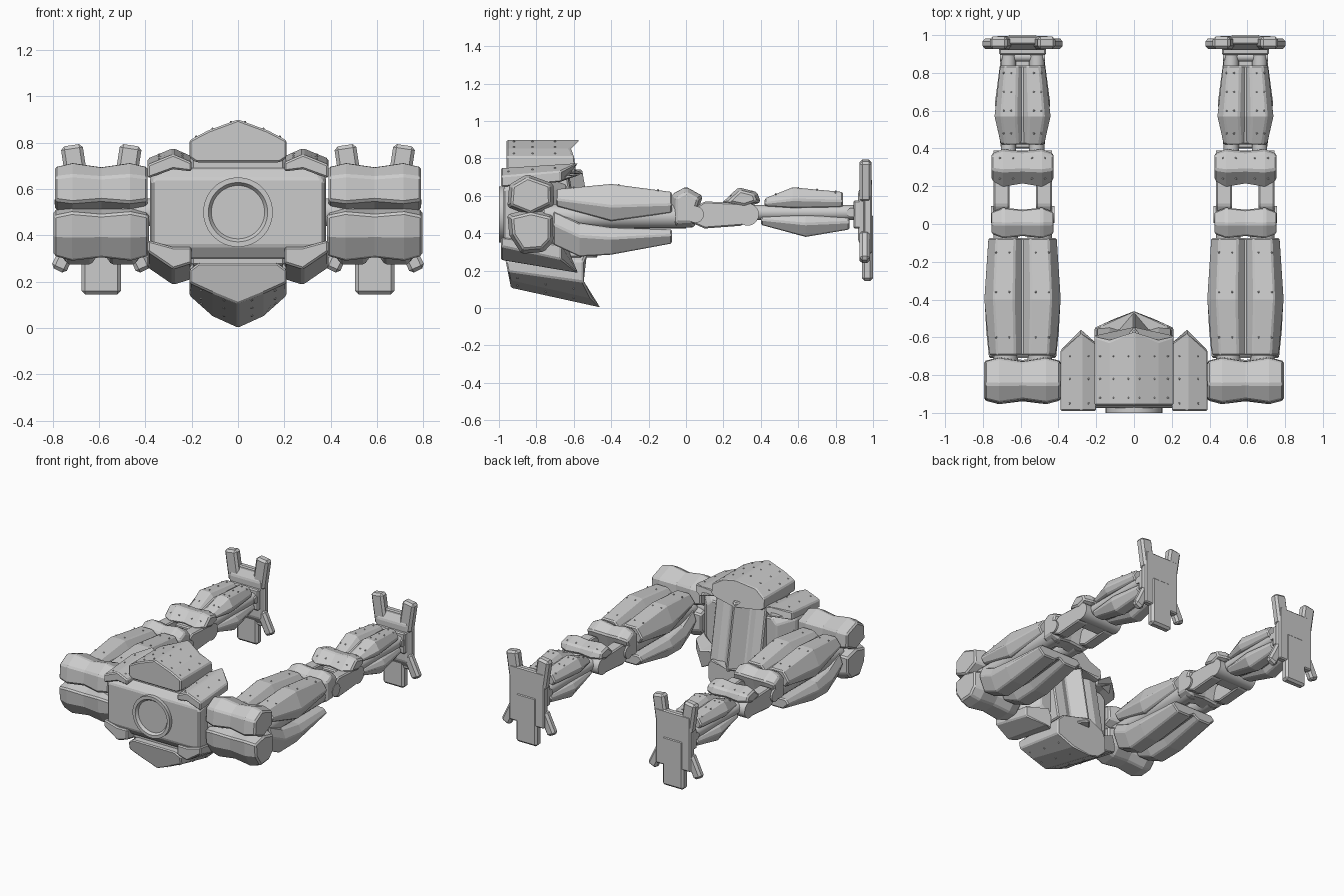
import bpy, bmesh, math
from mathutils import Vector, Matrix
from mathutils.bvhtree import BVHTree

if "Cube" in bpy.data.objects:
    bpy.data.objects.remove(bpy.data.objects["Cube"])

CX, CZ = 0.59, 0.5      # leg axis


def finish(bm, name, bevel=0.008, mirror=False, smooth=False):
    bmesh.ops.recalc_face_normals(bm, faces=bm.faces)
    me = bpy.data.meshes.new(name)
    bm.to_mesh(me)
    bm.free()
    ob = bpy.data.objects.new(name, me)
    bpy.context.collection.objects.link(ob)
    if smooth:
        me.shade_smooth()
        me.set_sharp_from_angle(angle=math.radians(35))
    if bevel:
        m = ob.modifiers.new("edge", 'BEVEL')
        m.width, m.segments, m.limit_method, m.angle_limit = bevel, 1, 'ANGLE', math.radians(30)
    if mirror:
        ob.modifiers.new("other_side", 'MIRROR')
    return ob


def loft(name, rings, **kw):
    """Skin equal-length rings of points and cap both ends."""
    bm = bmesh.new()
    rv = [[bm.verts.new(p) for p in r] for r in rings]
    n = len(rv[0])
    for a, b in zip(rv, rv[1:]):
        for i in range(n):
            j = (i + 1) % n
            bm.faces.new((a[i], a[j], b[j], b[i]))
    bm.faces.new(rv[0])
    bm.faces.new(rv[-1])
    return finish(bm, name, **kw)


def sym(half):
    """Complete an x>=0 outline whose first and last points lie on x=0."""
    return half + [(-x, *r) for x, *r in half[-2:0:-1]]


def box(name, c, size, rot=0, **kw):
    bm = bmesh.new()
    bmesh.ops.create_cube(bm, size=1, matrix=Matrix.Translation(c)
                          @ Matrix.Rotation(rot, 4, 'Y') @ Matrix.Diagonal((*size, 1)))
    return finish(bm, name, **kw)


def rod(name, a, b, r, **kw):
    a, b = Vector(a), Vector(b)
    q = (b - a).to_track_quat('Z', 'Y')
    rings = [[p + q @ Vector((r * math.cos(t * math.tau / 20), r * math.sin(t * math.tau / 20), 0))
              for t in range(20)] for p in (a, b)]
    return loft(name, rings, bevel=0, smooth=True, **kw)


def shell(name, stations):
    """Two-lobed limb armour along y; stations are (y, half width, base z, outer z)."""
    rings = []
    for y, w, b, t in stations:
        h = t - b
        half = [(0, y, t - .35 * h), (.22 * w, y, t), (.75 * w, y, t),
                (w, y, b + .4 * h), (.85 * w, y, b), (0, y, b)]
        rings.append([(x + CX, yy, z) for x, yy, z in sym(half)])
    return loft(name, rings, mirror=True)


def lobed(name, prof, half, dip=.86, end=.72, bevel=.01):
    """Two-lobed cap across x from a y-z profile."""
    cy = sum(p[0] for p in prof) / len(prof)
    cz = sum(p[1] for p in prof) / len(prof)
    rings = [[(CX + u * half, cy + (y - cy) * s, cz + (z - cz) * s) for y, z in prof]
             for u, s in ((-1, end), (-.62, 1), (0, dip), (.62, 1), (1, end))]
    return loft(name, rings, mirror=True, bevel=bevel)


def rivets(name, ob, pts, side=1, mirror=True):
    """Small studs dropped on to a part from above (side=1) or below (-1)."""
    b = bmesh.new()
    b.from_mesh(ob.data)
    tree = BVHTree.FromBMesh(b)
    b.free()
    bm = bmesh.new()
    for x, y in pts:
        hit = tree.ray_cast(Vector((x, y, CZ + side)), Vector((0, 0, -side)))[0]
        if hit:
            bmesh.ops.create_icosphere(bm, subdivisions=1, radius=.006, matrix=Matrix.Translation(hit))
    finish(bm, name, bevel=0, mirror=mirror)


# ---- pelvis: waist block with dished collar
def rect(y, x, z0, z1, c):
    return [(x - c, y, z0), (x, y, z0 + c), (x, y, z1 - c), (x - c, y, z1),
            (c - x, y, z1), (-x, y, z1 - c), (-x, y, z0 + c), (c - x, y, z0)]

loft("waist_block", [rect(-.975, .37, .355, .645, .015), rect(-.935, .38, .3, .69, .04),
                     rect(-.74, .37, .3, .69, .04), rect(-.64, .28, .34, .66, .04)])
loft("waist_collar", [[(r * math.cos(t * math.tau / 48), y, CZ + r * math.sin(t * math.tau / 48))
                       for t in range(48)]
                      for r, y in ((.15, -.96), (.15, -1), (.128, -1), (.115, -.982))],
     bevel=0, smooth=True)

# crotch core with ridged back plate leaning outward toward the bottom
core = lambda z, d: [(x, y + (d if y > -.8 else 0), z) for x, y in
                     sym([(0, -.92), (.2, -.92), (.2, -.555), (.13, -.545), (.08, -.56), (0, -.465)])]
loft("crotch_core", [core(.27, 0), core(.74, -.085)])

# upper and lower centre skirts
up = sym([(0, .9), (.13, .852), (.21, .81), (.21, .735), (.18, .715), (0, .715)])
tip = lambda x: -.565 if x == 0 else (-.63 if abs(x) < .19 else -.61)
front_skirt = loft("front_skirt", [[(x, -.96, z) for x, z in up],
                                   [(x, tip(x) + (.9 - z) * .15, z) for x, z in up]])
low_a = sym([(0, .28), (.17, .28), (.21, .25), (.21, .195), (.11, .15), (0, .105)])
low_b = sym([(0, .29), (.17, .29), (.21, .25), (.21, .14), (.11, .05), (0, 0)])
rear_skirt = loft("rear_skirt", [[(x, -.97 + (.28 - z) * .2, z) for x, z in low_a],
                                 [(x, -.55 + .095 * (1 - abs(x) / .21), z) for x, z in low_b]])

# side skirts, two above and two below
far = {.2: -.63, .28: -.57, .39: -.67}
side_up = [(.2, .73), (.28, .765), (.39, .72), (.39, .66), (.28, .7), (.2, .69)]
upper_side = loft("upper_side_skirt", [[(x, -.99, z - .015) for x, z in side_up],
                                       [(x, far[x], z + .012) for x, z in side_up]], mirror=True)
side_low = [(.2, .24), (.28, .215), (.39, .29), (.39, .34), (.28, .31), (.2, .31)]
loft("lower_side_skirt", [[(x, -.99, z + .04) for x, z in side_low],
                          [(x, far[x], z - .03 * (z < .3)) for x, z in side_low]], mirror=True)

# hinge pins between waist and skirts
for i, x in enumerate((.04, .13, .2, .29)):
    rod(f"hinge_top_{i}", (x, -.9, .67), (x, -.9, .74), .008, mirror=True)
    rod(f"hinge_bottom_{i}", (x, -.9, .25), (x, -.9, .32), .008, mirror=True)

# ---- hips
rod("hip_axle", (.33, -.83, .5), (.5, -.83, .5), .06, mirror=True)
lobed("hip_upper", [(-.945, .66), (-.85, .715), (-.71, .665), (-.705, .55), (-.83, .49), (-.955, .54)],
      .2, .84, .84)
lobed("hip_lower", [(-.955, .5), (-.83, .53), (-.705, .5), (-.705, .36), (-.76, .3), (-.88, .29), (-.945, .39)],
      .205, .88, .82)

# ---- thighs
thigh = shell("thigh_upper", [(-.695, .18, .545, .635), (-.4, .205, .465, .663), (-.075, .185, .51, .62)])
shell("thigh_lower", [(-.71, .18, .52, .34), (-.57, .195, .455, .275), (-.4, .205, .43, .285),
                      (-.075, .185, .42, .345)])
for s in (-1, 1):
    rod("thigh_piston", (CX + s * .09, -.76, .49), (CX + s * .09, 0, .49), .065, mirror=True)

# ---- knees: double joint with open centre
lobed("knee_upper", [(-.075, .61), (0, .65), (.09, .6), (.06, .5), (.045, .43), (-.075, .425)], .165)
knee = lobed("knee_lower", [(.19, .56), (.28, .645), (.38, .62), (.4, .565), (.31, .535)], .165)
link = [(.02, .52), (.1, .57), (.3, .56), (.35, .5), (.3, .44), (.1, .425), (.02, .46)]
for s in (-1, 1):
    loft("knee_link", [[(CX + s * o, y, z) for y, z in link] for o in (.07, .155)], mirror=True)
    rod("knee_disc", (CX + s * .1, .05, .5), (CX + s * .168, .05, .5), .045, mirror=True)
rod("lower_knee_axle", (CX - .155, .33, .5), (CX + .155, .33, .5), .06, mirror=True)
box("knee_bridge", (CX, .29, .49), (.2, .12, .09), mirror=True)

# ---- shins
shin = shell("shin_upper", [(.42, .12, .545, .585), (.57, .152, .535, .645), (.84, .122, .54, .62)])
shell("shin_lower", [(.4, .12, .49, .445), (.64, .15, .495, .38), (.875, .12, .485, .42)])
for s in (-1, 1):
    rod("shin_piston", (CX + s * .075, .32, .51), (CX + s * .075, .9, .51), .04, mirror=True)
rod("ankle_axle", (CX - .12, .885, .51), (CX + .12, .885, .51), .025, mirror=True)

# ---- feet: sole plate, instep, heel and four splayed toes
box("ankle_block", (CX, .92, .5), (.25, .05, .15), mirror=True)
plate = [(-1, -1), (1, -1), (1, 1), (-1, 1)]
loft("instep", [[(CX + u * w, y, .49 + v * h) for u, v in plate]
                for y, w, h in ((.92, .12, .13), (.955, .14, .19))], mirror=True)
box("sole_plate", (CX, .972, .49), (.28, .045, .4), mirror=True)
box("heel", (CX, .97, .325), (.17, .06, .36), mirror=True, bevel=.015)
for s in (-1, 1):
    box("front_toe", (CX + s * .112, .96, .68), (.095, .065, .22), s * .15, mirror=True, bevel=.015)
    box("back_toe", (CX + s * .15, .955, .325), (.07, .055, .17), -s * .45, mirror=True, bevel=.015)

# ---- studs
pairs = lambda offs, ys: [(CX + s * o, y) for s in (-1, 1) for o in offs for y in ys]
rivets("thigh_studs", thigh, pairs((.07, .14), (-.6, -.36, -.15)))
rivets("shin_studs", shin, pairs((.06, .1), (.48, .6, .7, .8)))
rivets("knee_studs", knee, pairs((.05, .12), (.24, .35)))
rivets("front_skirt_studs", front_skirt, [(x, y) for x in (.03, .11, .18) for y in (-.92, -.82, -.7)])
rivets("side_skirt_studs", upper_side, [(x, y) for x in (.24, .34) for y in (-.95, -.82, -.7)])
rivets("rear_skirt_studs", rear_skirt, [(x, y) for x in (.06, .16) for y in (-.9, -.75, -.6)], -1)
